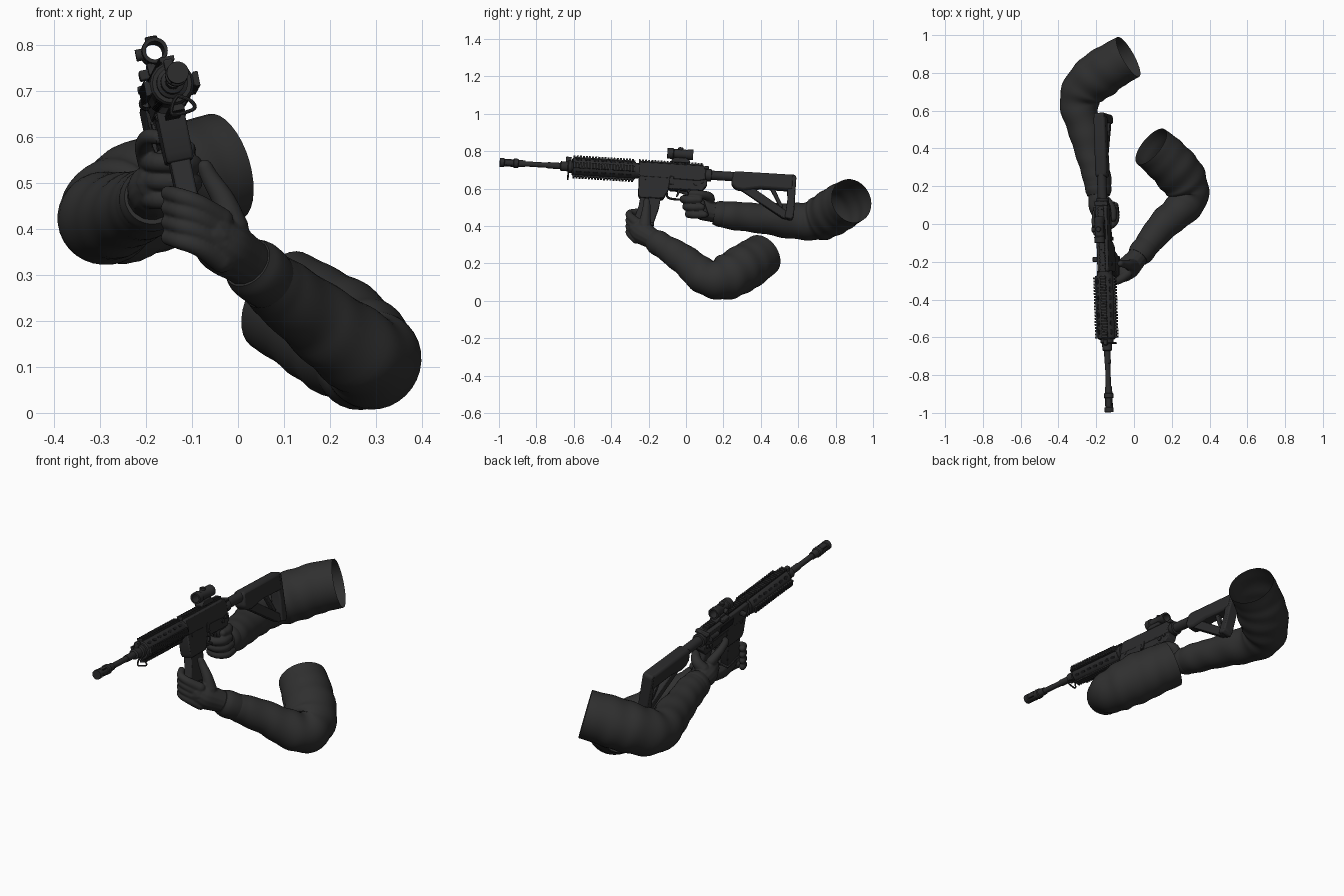
import bpy, bmesh, math
from mathutils import Vector, Matrix

if "Cube" in bpy.data.objects:
    bpy.data.objects.remove(bpy.data.objects["Cube"])


def material(name, r, g, b):
    m = bpy.data.materials.new(name)
    m.diffuse_color = (r, g, b, 1)
    m.use_nodes = True
    m.node_tree.nodes["Principled BSDF"].inputs["Base Color"].default_value = m.diffuse_color
    return m


SLEEVE = material("sleeve_charcoal", .029, .029, .029)
GLOVE = material("glove_charcoal", .028, .028, .028)
METAL = material("gunmetal", .025, .025, .026)
BLACK = material("vent_black", .010, .010, .011)

# Rifle frame: slightly yawed, pitched and rolled; local y runs backwards along the bore
gy = Vector((-.032, 1, -.061)).normalized()
gz = Vector((-math.sin(math.radians(11.5)), 0, math.cos(math.radians(11.5))))
gz = (gz - gy * gz.dot(gy)).normalized()
gx = gy.cross(gz)
GUN = Matrix((gx, gy, gz)).transposed().to_4x4()
GUN.translation = (-.163, 0, .68)


def finish(name, bm, mat, gun=True, angle=35, bevel=0):
    bmesh.ops.recalc_face_normals(bm, faces=bm.faces)
    me = bpy.data.meshes.new(name)
    if gun:
        bm.transform(GUN)
    bm.to_mesh(me)
    bm.free()
    me.materials.append(mat)
    me.polygons.foreach_set("use_smooth", [True] * len(me.polygons))
    me.set_sharp_from_angle(angle=math.radians(angle))
    ob = bpy.data.objects.new(name, me)
    bpy.context.collection.objects.link(ob)
    if bevel:
        b = ob.modifiers.new("bevel", 'BEVEL')
        b.width, b.segments, b.limit_method = bevel, 2, 'ANGLE'
    return ob


def add_box(bm, x0, x1, y0, y1, z0, z1):
    m = Matrix.Translation(((x0 + x1) / 2, (y0 + y1) / 2, (z0 + z1) / 2)) @ \
        Matrix.Diagonal((x1 - x0, y1 - y0, z1 - z0, 1))
    bmesh.ops.create_cube(bm, size=1, matrix=m)


def box(name, x0, x1, y0, y1, z0, z1, mat=METAL, bevel=.004):
    bm = bmesh.new()
    add_box(bm, x0, x1, y0, y1, z0, z1)
    return finish(name, bm, mat, bevel=bevel)


def plate(name, pts, w, x=0, mat=METAL, bevel=.005):
    """Side profile of (y, z) points given a width across x."""
    bm = bmesh.new()
    f = bm.faces.new([bm.verts.new((x - w / 2, y, z)) for y, z in pts])
    r = bmesh.ops.extrude_face_region(bm, geom=[f])
    bmesh.ops.translate(bm, vec=(w, 0, 0), verts=[v for v in r["geom"] if isinstance(v, bmesh.types.BMVert)])
    return finish(name, bm, mat, bevel=bevel)


def lathe(name, prof, x=0, z=0, n=24, mat=METAL, axis='Y', y=0, close=False):
    """Turn (distance, radius) points around a line along y, x or z."""
    bm = bmesh.new()
    rings = []
    for d, r in prof:
        ring = []
        for i in range(n):
            a = 2 * math.pi * (i + .5) / n
            c, s = r * math.cos(a), r * math.sin(a)
            p = {'Y': (c, d, s), 'X': (d, c, s), 'Z': (c, s, d)}[axis]
            ring.append(bm.verts.new((p[0] + x, p[1] + y, p[2] + z)))
        rings.append(ring)
    pairs = list(zip(rings, rings[1:])) + ([(rings[-1], rings[0])] if close else [])
    for a, b in pairs:
        for i in range(n):
            bm.faces.new((a[i], a[(i + 1) % n], b[(i + 1) % n], b[i]))
    if not close:
        bm.faces.new(rings[0])
        bm.faces.new(rings[-1])
    return finish(name, bm, mat)


def sweep(bm, pts, n=14, sub=5, fold=0, cap=True):
    """Tube along a smooth path of (x, y, z, radius) points, optional cloth folds."""
    P = [Vector(p) for p in pts]
    P = [2 * P[0] - P[1]] + P + [2 * P[-1] - P[-2]]
    path = []
    for i in range(1, len(P) - 2):
        a, b, c, d = P[i - 1:i + 3]
        for k in range(sub):
            t = k / sub
            path.append(.5 * (2 * b + (c - a) * t + (2 * a - 5 * b + 4 * c - d) * t * t + (3 * b - a - 3 * c + d) * t ** 3))
    path.append(P[-2])
    rings, u = [], None
    for i, p in enumerate(path):
        tan = (path[min(i + 1, len(path) - 1)].xyz - path[max(i - 1, 0)].xyz).normalized()
        if u is None:
            u = tan.orthogonal()
        u = (u - tan * u.dot(tan)).normalized()
        v = tan.cross(u)
        ring = []
        for j in range(n):
            a = 2 * math.pi * j / n
            w = math.sin(math.pi * i / (len(path) - 1))
            r = p.w * (1 + fold * w * (math.sin(i * .95 + 1.6 * math.sin(a + i * .08)) + .5 * math.sin(2 * a + i * .5)))
            ring.append(bm.verts.new(p.xyz + (u * math.cos(a) + v * math.sin(a)) * r))
        rings.append(ring)
    for a, b in zip(rings, rings[1:]):
        for j in range(n):
            bm.faces.new((a[j], a[(j + 1) % n], b[(j + 1) % n], b[j]))
    if cap:
        bm.faces.new(rings[0][::-1])
        bm.faces.new(rings[-1])


def sleeve(name, pts):
    bm = bmesh.new()
    sweep(bm, pts, n=32, sub=7, fold=.03, cap=False)
    return finish(name, bm, SLEEVE, gun=False, angle=180)


def hand(name, tubes):
    """Palm and fingers fused into one smooth glove."""
    bm = bmesh.new()
    for t in tubes:
        sweep(bm, t)
        for p in (t[0], t[-1]):
            bmesh.ops.create_icosphere(bm, subdivisions=2, radius=p[3], matrix=Matrix.Translation(p[:3]))
    ob = finish(name, bm, GLOVE, gun=False, angle=180)
    r = ob.modifiers.new("fuse", 'REMESH')
    r.mode, r.voxel_size, r.use_smooth_shade = 'VOXEL', .004, True
    s = ob.modifiers.new("soften", 'SMOOTH')
    s.factor, s.iterations = .5, 4


# Arms: open at the shoulder, bent at the elbow
sleeve("right_sleeve", [(-.03, .885, .535, .12), (-.11, .84, .51, .123), (-.19, .785, .475, .126), (-.265, .715, .44, .116),
                        (-.29, .62, .425, .1), (-.255, .48, .435, .088), (-.22, .34, .447, .078),
                        (-.195, .24, .457, .075), (-.19, .19, .463, .068)])
sleeve("left_sleeve", [(.09, .41, .245, .117), (.15, .36, .21, .122), (.215, .295, .168, .126), (.27, .22, .128, .12),
                       (.29, .145, .115, .103), (.245, .075, .147, .093), (.17, .01, .205, .083),
                       (.1, -.07, .26, .074), (.065, -.115, .288, .066)])
# Wrist cuffs
for nm, pts in (("right_cuff", [(-.192, .23, .459, .062), (-.19, .2, .462, .069), (-.188, .175, .466, .069), (-.187, .15, .47, .06)]),
                ("left_cuff", [(.085, -.09, .272, .06), (.055, -.13, .298, .067), (.035, -.155, .314, .067), (.02, -.175, .327, .058)])):
    bm = bmesh.new()
    sweep(bm, pts, n=28)
    finish(nm, bm, GLOVE, gun=False, angle=60)

# Right hand around the pistol grip
tubes = [[(-.19, .19, .465, .055), (-.187, .14, .475, .054), (-.183, .09, .488, .057), (-.178, .05, .5, .045)]]
for i in range(3):
    z, y = .545 - .04 * i, .014 * i
    tubes.append([(-.195, .06 + y, z, .023), (-.18, .0 + y, z, .022), (-.135, -.012 + y, z - .002, .021),
                  (-.1, .02 + y, z - .004, .021), (-.1, .07 + y, z - .004, .019)])
tubes.append([(-.195, .07, .545, .024), (-.205, .01, .58, .02), (-.195, -.05, .6, .018), (-.175, -.075, .6, .016)])
tubes.append([(-.185, .12, .52, .032), (-.15, .125, .555, .026), (-.115, .08, .57, .021), (-.11, .03, .575, .018)])
hand("right_glove", tubes)

# Left hand around the magazine
tubes = [[(.055, -.13, .3, .053), (.01, -.185, .335, .056), (-.03, -.23, .362, .062), (-.055, -.255, .385, .054)],
         [(-.01, -.22, .4, .035), (-.03, -.215, .46, .026), (-.06, -.21, .51, .02), (-.072, -.21, .535, .017)]]
for i in range(4):
    b, t = .42 - .03 * i, .478 - .032 * i
    tubes.append([(-.035, -.265, b, .026), (-.085, -.3, (b + t) / 2 + .005, .021),
                  (-.125, -.298, t - .008, .019), (-.152, -.255, t, .017)])
hand("left_glove", tubes)

# Barrel and muzzle
lathe("barrel", [(-.9, .014), (-.74, .014), (-.74, .017), (-.58, .017)])
lathe("muzzle_device", [(-.998, .011), (-.998, .024), (-.975, .024), (-.972, .02), (-.925, .02), (-.922, .025),
                        (-.9, .025), (-.897, .02), (-.862, .018)])
for i in range(4):
    a = math.pi / 4 + i * math.pi / 2
    x, z = .0185 * math.cos(a), .0185 * math.sin(a)
    box("muzzle_slot", x - .004, x + .004, -.965, -.932, z - .004, z + .004, BLACK, 0)
lathe("gas_block", [(-.675, .018), (-.67, .026), (-.635, .026), (-.63, .034), (-.6, .034)])
box("front_sight_base", -.01, .01, -.645, -.615, .02, .052)
bm = bmesh.new()
sweep(bm, [(x, -.63, z, .004) for x, z in ((.005, -.03), (.03, -.045), (.035, -.065), (-.012, -.068), (-.008, -.045), (.005, -.03))], n=8)
finish("sling_loop", bm, METAL)

# Handguard with four toothed rails and vent rows
lathe("handguard", [(-.612, .043), (-.605, .048), (-.28, .048), (-.272, .045)], n=16)
lathe("handguard_nut", [(-.28, .042), (-.25, .042)])
for k in range(4):
    bm = bmesh.new()
    add_box(bm, -.013, .013, -.605, -.275, .04, .052)
    for i in range(20):
        add_box(bm, -.016, .016, -.605 + i * .0165, -.595 + i * .0165, .05, .06)
    bm.transform(Matrix.Rotation(k * math.pi / 2, 4, 'Y'))
    finish("handguard_rail", bm, METAL)
    bm = bmesh.new()
    for i in range(7):
        m = Matrix.Translation((0, -.575 + i * .045, .0465)) @ Matrix.Diagonal((.65, 1.3, 1, 1))
        bmesh.ops.create_cone(bm, cap_ends=True, segments=14, radius1=.012, radius2=.012, depth=.005, matrix=m)
    bm.transform(Matrix.Rotation(math.pi / 4 + k * math.pi / 2, 4, 'Y'))
    finish("handguard_vents", bm, BLACK)

# Receiver
plate("upper_receiver", [(-.258, -.035), (-.258, .03), (-.25, .045), (.09, .045), (.105, .03), (.105, -.03), (.07, -.04)], .062)
plate("lower_receiver", [(-.1, -.03), (.115, -.03), (.115, -.06), (.09, -.092), (-.09, -.092)], .054)
plate("magazine_well", [(-.25, -.03), (-.085, -.03), (-.09, -.1), (-.115, -.148), (-.24, -.15), (-.25, -.13)], .06)
bm = bmesh.new()
add_box(bm, -.013, .013, -.255, .09, .04, .053)
for i in range(21):
    add_box(bm, -.016, .016, -.255 + i * .0165, -.245 + i * .0165, .051, .06)
finish("top_rail", bm, METAL)
plate("magazine", [(-.235, -.12), (-.125, -.12), (-.135, -.2), (-.16, -.285), (-.265, -.268), (-.243, -.19)], .044)
plate("magazine_floor", [(-.27, -.265), (-.155, -.284), (-.158, -.298), (-.272, -.28)], .05, bevel=.003)
box("ejection_port", -.034, -.03, -.12, -.01, -.012, .022, BLACK, 0)
lathe("forward_assist", [(.02, .013), (.07, .013), (.075, .016), (.088, .016)], x=-.034, z=.005, n=14)
box("charging_handle", -.036, .036, .095, .12, .026, .042)
lathe("selector", [(-.033, .012), (.033, .012)], y=.055, z=-.055, n=14, axis='X')
box("bolt_catch", .026, .034, -.085, -.065, -.07, -.025, bevel=.002)
lathe("magazine_button", [(-.036, .01), (.034, .01)], y=-.075, z=-.085, n=12, axis='X')
for y in (-.21, .085):
    lathe("receiver_pin", [(-.033, .009), (.033, .009)], y=y, z=-.045, n=12, axis='X')

# Trigger group and grip
bm = bmesh.new()
sweep(bm, [(0, y, z, .006) for y, z in ((-.1, -.1), (-.09, -.135), (-.05, -.143), (0, -.138), (.025, -.1))], n=8)
finish("trigger_guard", bm, METAL)
plate("trigger", [(-.04, -.085), (-.022, -.085), (-.03, -.11), (-.04, -.13), (-.047, -.128), (-.042, -.108)], .012, bevel=.002)
plate("pistol_grip", [(.005, -.085), (.085, -.085), (.095, -.12), (.135, -.225), (.075, -.24), (.035, -.14)], .045, bevel=.01)

# Buffer tube and stock
lathe("buffer_tube", [(.1, .027), (.115, .034), (.135, .034), (.137, .025), (.5, .025)])
plate("stock_body", [(.245, -.045), (.25, .02), (.27, .026), (.575, .026), (.575, -.06), (.4, -.058), (.31, -.075), (.27, -.07)], .062, bevel=.012)
plate("stock_strut", [(.285, -.065), (.36, -.055), (.56, -.18), (.56, -.215), (.53, -.212)], .036)
plate("butt_plate", [(.535, .024), (.582, .026), (.59, .015), (.588, -.2), (.575, -.218), (.54, -.21), (.55, -.1)], .056, bevel=.008)
plate("stock_lever", [(.31, -.078), (.38, -.066), (.42, -.098), (.41, -.105), (.37, -.085)], .02, bevel=.002)
plate("stock_brace", [(.45, -.05), (.475, -.05), (.53, -.15), (.51, -.155)], .02, bevel=.003)

# Optic: hollow tube on a raised mount
lathe("sight_tube", [(-.105, .02), (-.105, .028), (-.075, .029), (-.07, .025), (0, .025), (.005, .028), (.032, .028), (.032, .02)],
      z=.105, close=True)
plate("sight_mount", [(-.085, .055), (.02, .055), (.015, .07), (-.005, .082), (-.065, .082), (-.08, .07)], .044, bevel=.003)
lathe("sight_turret", [(.125, .014), (.138, .014), (.14, .012)], y=-.035, n=16, axis='Z')
lathe("sight_side_turret", [(-.04, .013), (-.02, .013)], y=-.035, z=.105, n=16, axis='X')
box("mount_clamp", -.042, -.018, -.06, -.01, .048, .07)
box("side_lever", -.058, -.028, -.2, -.175, .012, .03)
